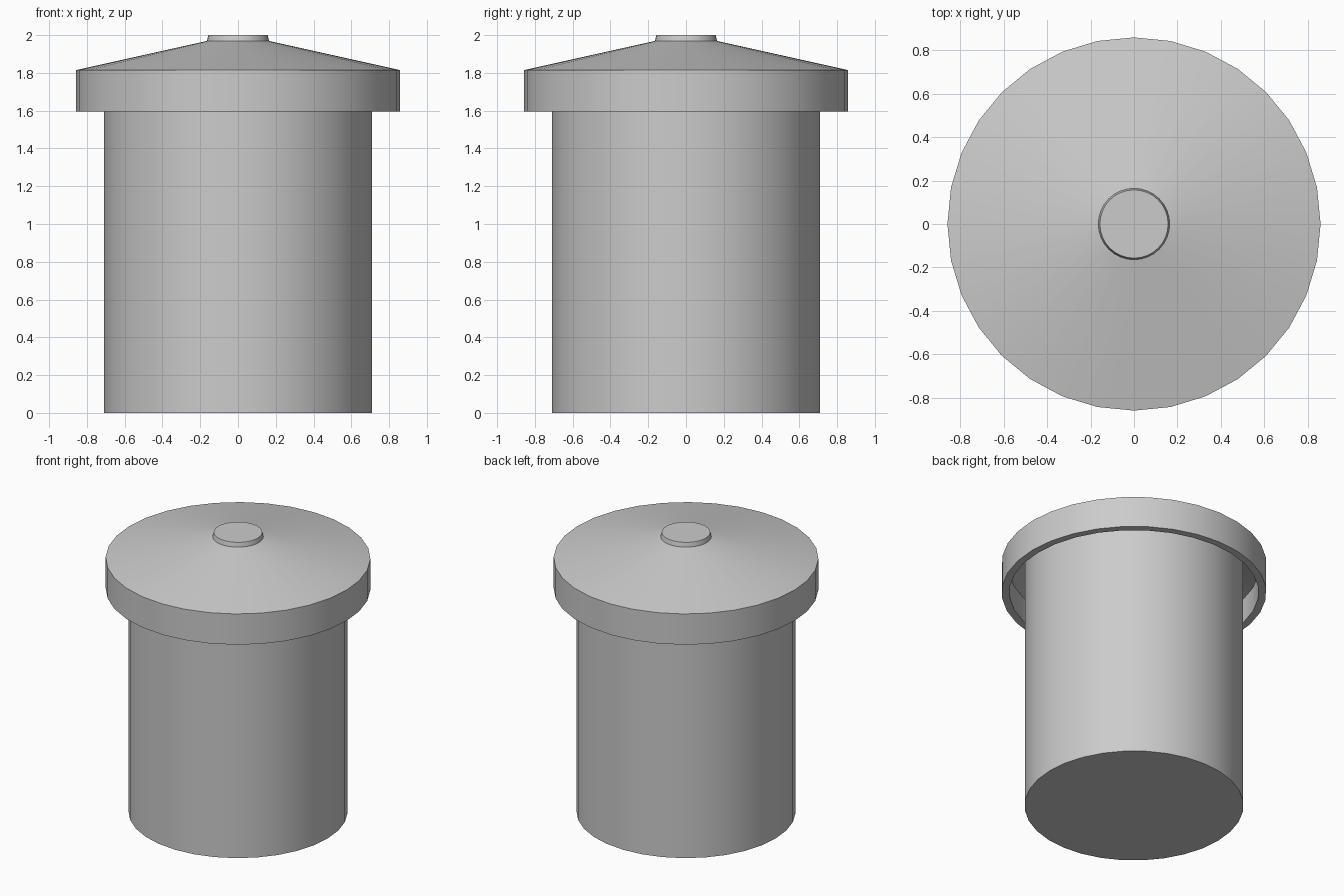
import bpy, bmesh
from math import cos, sin, tau

if "Cube" in bpy.data.objects:
    bpy.data.objects.remove(bpy.data.objects["Cube"])


def lathe(name, profile, sides=32):
    """Revolve (radius, z) points about z; radius 0 closes to a pole."""
    bm = bmesh.new()
    rings = []
    for r, z in profile:
        n = 1 if r == 0 else sides
        rings.append([bm.verts.new((r * cos(tau * i / sides), r * sin(tau * i / sides), z))
                      for i in range(n)])
    for a, b in zip(rings, rings[1:]):
        for i in range(sides):
            j = (i + 1) % sides
            quad = [a[i % len(a)], a[j % len(a)], b[j % len(b)], b[i % len(b)]]
            bm.faces.new(list(dict.fromkeys(quad)))
    bmesh.ops.recalc_face_normals(bm, faces=bm.faces)
    mesh = bpy.data.meshes.new(name)
    bm.to_mesh(mesh)
    bm.free()
    obj = bpy.data.objects.new(name, mesh)
    bpy.context.collection.objects.link(obj)
    bpy.ops.object.select_all(action='DESELECT')
    obj.select_set(True)
    bpy.context.view_layer.objects.active = obj
    bpy.ops.object.shade_smooth_by_angle(angle=0.2)
    return obj


# Cylindrical container
lathe("container_body", [(0, 0), (0.71, 0), (0.71, 1.8), (0, 1.8)])

# Hollow lid: sloped roof, overhanging skirt, recessed underside
lathe("lid", [(0, 1.97), (0.16, 1.97), (0.858, 1.815), (0.858, 1.595),
              (0.808, 1.595), (0.808, 1.77), (0.16, 1.92), (0, 1.92)])

# Low knob in the middle of the lid
lathe("lid_knob", [(0, 1.96), (0.165, 1.96), (0.164, 1.972), (0.157, 2.0), (0, 2.0)])
